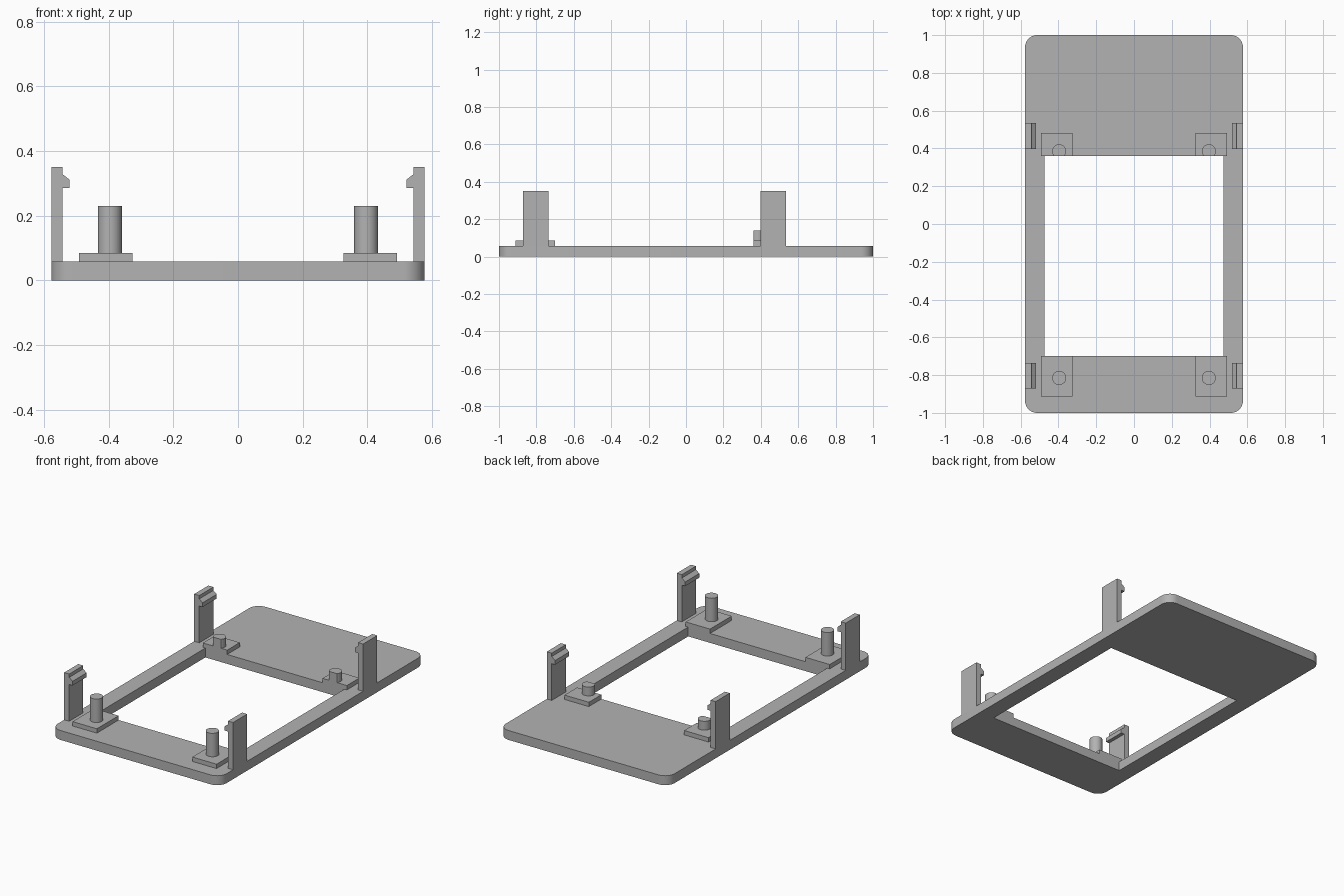
import bpy, bmesh
from math import sin, cos, pi, asin
from mathutils import Vector

cube = bpy.data.objects.get("Cube")
if cube:
    bpy.data.objects.remove(cube, do_unlink=True)

grey = bpy.data.materials.new("plastic_grey")
grey.use_nodes = True
colour = (0.45, 0.45, 0.45, 1)
grey.diffuse_color = colour
grey.node_tree.nodes["Principled BSDF"].inputs["Base Color"].default_value = colour


def prism(name, loops, low, high, axis="Z", smooth=False):
    """Extrude closed 2D loops (outline, then holes) from low to high."""
    place = {"Z": lambda a, b: Vector((a, b, low)),
             "Y": lambda a, b: Vector((a, low, b))}[axis]
    shift = Vector((0, 0, high - low)) if axis == "Z" else Vector((0, high - low, 0))
    bm = bmesh.new()
    edges = []
    for loop in loops:
        verts = [bm.verts.new(place(a, b)) for a, b in loop]
        edges += [bm.edges.new((v, verts[i - 1])) for i, v in enumerate(verts)]
    if len(loops) == 1:
        bm.faces.new(verts)
    else:
        bmesh.ops.triangle_fill(bm, edges=edges, use_beauty=True)
    top = bmesh.ops.extrude_face_region(bm, geom=bm.faces[:], use_keep_orig=True)["geom"]
    bmesh.ops.translate(bm, vec=shift, verts=[g for g in top if isinstance(g, bmesh.types.BMVert)])
    bmesh.ops.recalc_face_normals(bm, faces=bm.faces[:])
    mesh = bpy.data.meshes.new(name)
    bm.to_mesh(mesh)
    bm.free()
    mesh.materials.append(grey)
    obj = bpy.data.objects.new(name, mesh)
    bpy.context.collection.objects.link(obj)
    if smooth:
        bpy.ops.object.select_all(action="DESELECT")
        obj.select_set(True)
        bpy.context.view_layer.objects.active = obj
        bpy.ops.object.shade_smooth_by_angle(angle=pi / 6)
    return obj


def arc(x, y, r, start, end, steps):
    return [(x + r * cos(start + (end - start) * i / steps),
             y + r * sin(start + (end - start) * i / steps)) for i in range(steps + 1)]


def rect(x0, x1, y0, y1):
    return [(x0, y0), (x1, y0), (x1, y1), (x0, y1)]


# Main dimensions
W, R = 0.577, 0.065
PLATE, PAD = 0.058, 0.085
WINDOW_FRONT, WINDOW_BACK = -0.70, 0.36
PEG_X, PEG_R = 0.396, 0.037

# Rounded plate with a rectangular window
outline = []
for i, (sx, sy) in enumerate([(1, 1), (-1, 1), (-1, -1), (1, -1)]):
    outline += arc(sx * (W - R), sy * (1 - R), R, i * pi / 2, (i + 1) * pi / 2, 10)
prism("face_plate", [outline, rect(-0.475, 0.475, WINDOW_FRONT, WINDOW_BACK)], 0, PLATE, smooth=True)

# Hooked clip profile, seen from the front
clip = [(W, PLATE), (W, 0.35), (0.543, 0.35), (0.543, 0.329), (0.52, 0.311),
        (0.52, 0.285), (0.543, 0.285), (0.543, PLATE)]

# Front pegs are round; back pegs are cut flat at the window edge
front_peg = arc(PEG_X, -0.815, PEG_R, 0, 2 * pi, 32)[:-1]
cut = asin((WINDOW_BACK - 0.385) / PEG_R)
back_peg = arc(PEG_X, 0.385, PEG_R, cut, pi - cut, 24)

for side, s in (("left", 1), ("right", -1)):
    def flip(points):
        return [[(s * a, b) for a, b in points]]

    for end, y0, y1 in (("front", -0.872, -0.735), ("back", 0.397, 0.535)):
        prism(f"{end}_{side}_clip", flip(clip), y0, y1, axis="Y")
    for end, y0, y1 in (("front", -0.912, WINDOW_FRONT), ("back", WINDOW_BACK, 0.483)):
        prism(f"{end}_{side}_pad", flip(rect(0.326, 0.492, y0, y1)), PLATE, PAD)
    prism(f"front_{side}_peg", flip(front_peg), PAD, 0.23, smooth=True)
    prism(f"back_{side}_peg", flip(back_peg), PAD, 0.14, smooth=True)
